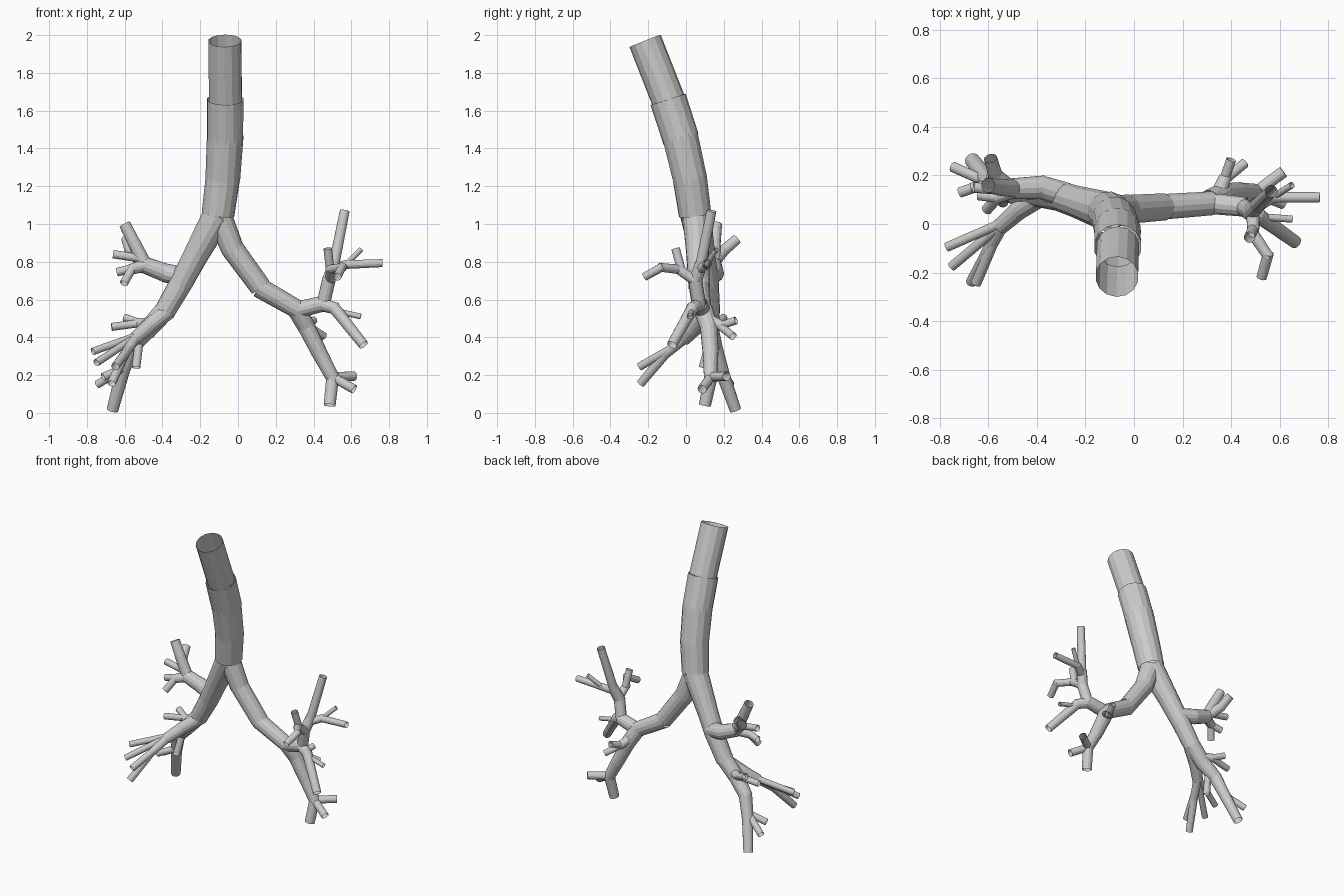
import bpy, bmesh
from mathutils import Vector


def tube(name, stations, sides=14, lap=0.012):
    """Chain of separate open faceted cylinders; station = (x, y, z, radius)."""
    bm = bmesh.new()
    for i in range(len(stations) - 1):
        a, b = Vector(stations[i][:3]), Vector(stations[i + 1][:3])
        d = (b - a).normalized()
        if i > 0:
            a = a - d * lap
        if i < len(stations) - 2:
            b = b + d * lap
        q = d.to_track_quat('Z', 'Y')
        geo = bmesh.ops.create_cone(bm, cap_ends=False, segments=sides,
                                    radius1=stations[i][3],
                                    radius2=stations[i + 1][3],
                                    depth=(b - a).length)
        mat = q.to_matrix().to_4x4()
        mat.translation = (a + b) / 2
        bmesh.ops.transform(bm, matrix=mat, verts=geo['verts'])
    me = bpy.data.meshes.new(name)
    bm.to_mesh(me)
    bm.free()
    ob = bpy.data.objects.new(name, me)
    bpy.context.collection.objects.link(ob)


def twigs(name, start, tips, r):
    """Several small branches fanning from one point."""
    for i, t in enumerate(tips):
        tube(f"{name}_{i + 1}", [(*start, r), (*t, r)])


# windpipe
tube("windpipe_top", [(-.07, -.217, 1.97, .089), (-.066, -.093, 1.655, .089)])
tube("windpipe", [(-.067, -.095, 1.66, .098), (-.068, -.03, 1.46, .097),
                  (-.08, .02, 1.245, .092), (-.106, .048, 1.05, .087)])

# main bronchus on the -x side
tube("main_bronchus_a", [(-.105, .05, 1.05, .082), (-.215, .085, .85, .068),
                         (-.30, .112, .69, .062), (-.392, .125, .53, .056)])
# its upper lobe
tube("upper_lobe_a", [(-.28, .12, .72, .052), (-.38, .15, .74, .05),
                      (-.50, .145, .785, .044)])
tube("upper_lobe_a_rising", [(-.49, .145, .78, .037), (-.55, .15, .9, .034),
                             (-.60, .16, 1.0, .031)])
tube("upper_lobe_a_back", [(-.50, .14, .79, .034), (-.57, .2, .86, .03),
                           (-.59, .27, .92, .028)])
tube("upper_lobe_a_front", [(-.49, .14, .78, .034), (-.57, .11, .76, .028)])
twigs("upper_lobe_a_twig", (-.56, .11, .765),
      [(-.64, .12, .745), (-.605, .06, .685)], .023)
twigs("upper_lobe_a_side_twig", (-.53, .14, .82), [(-.66, .15, .84)], .022)

# middle lobe, reaching forward
tube("middle_lobe", [(-.37, .125, .54, .046), (-.47, .06, .46, .041),
                     (-.55, -.01, .39, .035)])
tube("middle_lobe_inner", [(-.54, 0, .40, .028), (-.60, -.11, .31, .025),
                           (-.67, -.24, .155, .023)])
twigs("middle_lobe_inner_twig", (-.58, -.08, .34), [(-.65, -.245, .245)], .022)
twigs("middle_lobe_outer", (-.53, .01, .41),
      [(-.75, -.175, .265), (-.77, -.095, .325)], .02)

# lower lobe
tube("lower_lobe_a", [(-.38, .125, .55, .054), (-.48, .125, .44, .05),
                      (-.565, .15, .35, .043), (-.61, .19, .22, .037),
                      (-.665, .262, .015, .031)])
tube("lower_lobe_a_upper_stub", [(-.45, .13, .47, .032), (-.53, .17, .475, .027)])
twigs("lower_lobe_a_upper_twig", (-.52, .165, .475),
      [(-.67, .15, .455), (-.60, .2, .505)], .021)
twigs("lower_lobe_a_side_twig", (-.60, .17, .24),
      [(-.715, .13, .19), (-.745, .235, .15)], .022)
twigs("lower_lobe_a_inner_twig", (-.52, .135, .4), [(-.54, .09, .24)], .023)

# main bronchus on the +x side
tube("main_bronchus_b", [(-.095, .05, 1.03, .068), (-.03, .06, .87, .061),
                         (.12, .07, .665, .057)])
tube("main_bronchus_b_end", [(.11, .07, .665, .054), (.32, .085, .545, .05)])

# its upper lobe
tube("upper_lobe_b", [(.31, .085, .545, .045), (.46, .07, .58, .041)])
tube("upper_lobe_b_rising", [(.45, .07, .57, .036), (.48, .05, .70, .036),
                             (.51, .08, .79, .033)])
tube("upper_lobe_b_tip", [(.505, .075, .77, .029), (.565, .135, 1.07, .026)])
tube("upper_lobe_b_side", [(.50, .07, .76, .027), (.57, .11, .785, .023),
                           (.765, .11, .793, .021)])
twigs("upper_lobe_b_side_twig", (.57, .11, .785), [(.65, .16, .865)], .014)
tube("upper_lobe_b_front", [(.49, .05, .70, .028), (.49, -.04, .76, .025),
                            (.55, -.13, .77, .023), (.525, -.22, .72, .022)])
twigs("upper_lobe_b_front_twig", (.49, -.02, .74), [(.475, -.055, .87)], .023)
tube("tongue_lobe", [(.44, .07, .575, .036), (.51, .035, .555, .032),
                     (.665, -.075, .36, .027)])
twigs("tongue_lobe_twig", (.52, .03, .54), [(.65, .02, .51)], .015)

# lower lobe
tube("lower_lobe_b", [(.31, .09, .55, .051), (.36, .12, .46, .047),
                      (.43, .13, .32, .042), (.51, .13, .17, .035)])
tube("lower_lobe_b_back_stub", [(.34, .11, .50, .032), (.375, .19, .46, .027)])
twigs("lower_lobe_b_back_twig", (.37, .18, .46),
      [(.40, .265, .49), (.455, .25, .405)], .021)
twigs("lower_lobe_b_side_twig", (.50, .13, .19),
      [(.615, .215, .195), (.615, .085, .125)], .025)
tube("lower_lobe_b_tip", [(.50, .13, .18, .034), (.485, .1, .04, .032)])
